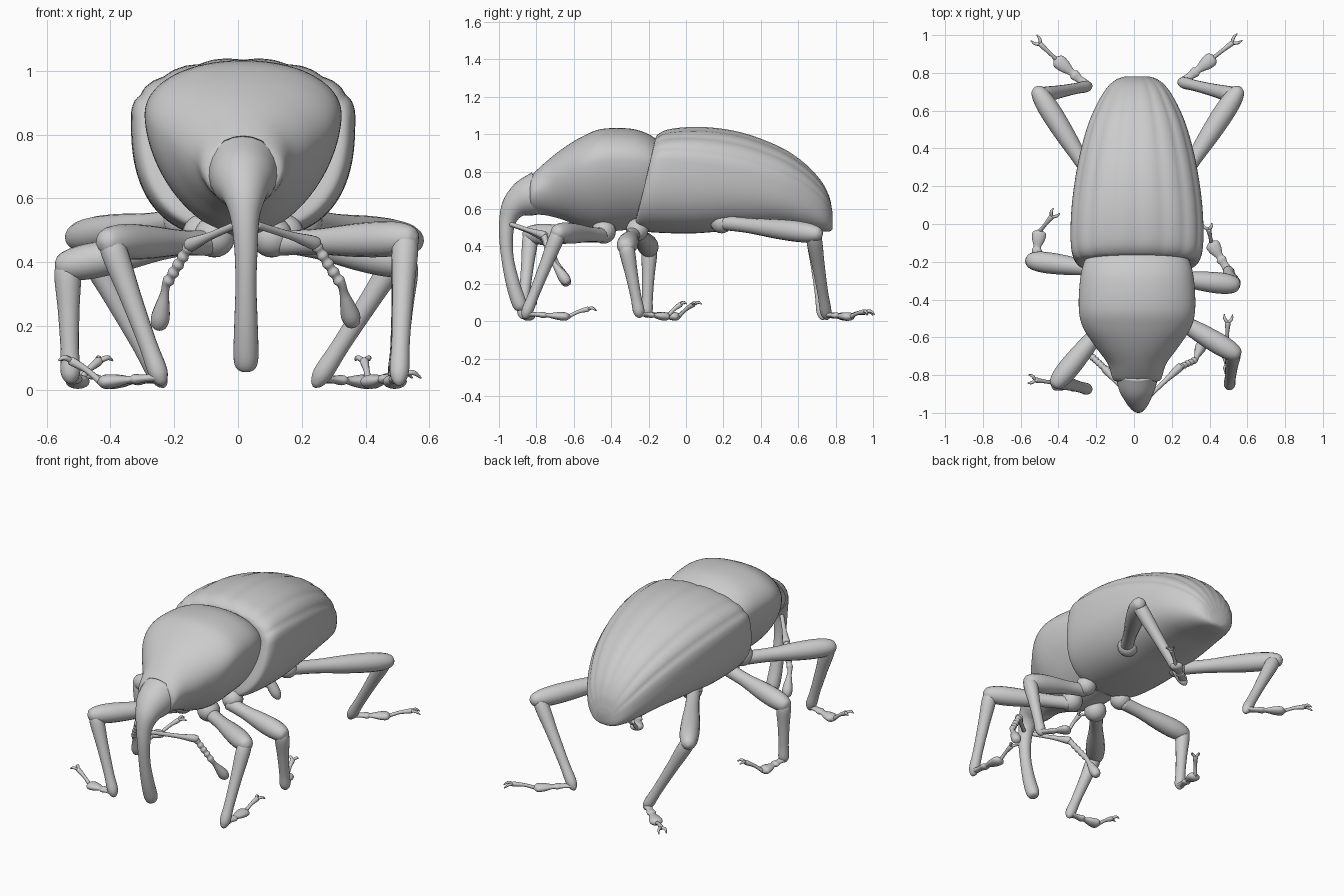
import bpy, bmesh, math
from mathutils import Vector

if "Cube" in bpy.data.objects:
    bpy.data.objects.remove(bpy.data.objects["Cube"])


def spline(rows, steps):
    """Catmull-Rom interpolation through rows of numbers."""
    out = []
    n = len(rows)
    for i in range(n - 1):
        a, b, c, d = rows[max(i - 1, 0)], rows[i], rows[i + 1], rows[min(i + 2, n - 1)]
        for s in range(steps):
            t = s / steps
            out.append([0.5 * (2 * q + (r - p) * t + (2 * p - 5 * q + 4 * r - u) * t * t
                               + (3 * q - p - 3 * r + u) * t ** 3)
                        for p, q, r, u in zip(a, b, c, d)])
    out.append(list(rows[-1]))
    return out


def skin(name, rings):
    """Join rings of points into a closed smooth mesh."""
    bm = bmesh.new()
    loops = [[bm.verts.new(p) for p in ring] for ring in rings]
    n = len(loops[0])
    for a, b in zip(loops, loops[1:]):
        for i in range(n):
            j = (i + 1) % n
            bm.faces.new((a[i], a[j], b[j], b[i]))
    bm.faces.new(loops[0])
    bm.faces.new(loops[-1])
    bmesh.ops.recalc_face_normals(bm, faces=bm.faces)
    for f in bm.faces:
        f.smooth = True
    me = bpy.data.meshes.new(name)
    bm.to_mesh(me)
    bm.free()
    ob = bpy.data.objects.new(name, me)
    bpy.context.collection.objects.link(ob)
    return ob


def tube(name, rows, steps=5, sides=16, flat=1.0):
    """Sweep a round section along (x, y, z, radius) rows; flat squashes it in height."""
    pts = spline(rows, steps)
    pos = [Vector(p[:3]) for p in pts]
    rings, side = [], None
    for i, p in enumerate(pts):
        d = (pos[min(i + 1, len(pos) - 1)] - pos[max(i - 1, 0)]).normalized()
        if side is None:
            side = d.cross(Vector((0, 0, 1)))
            if side.length < 0.1:
                side = Vector((1, 0, 0))
        side = (side - d * side.dot(d)).normalized()
        up = side.cross(d)
        r = max(p[3], 0.003)
        rings.append([pos[i] + r * (side * math.cos(a) + up * math.sin(a) * flat)
                      for a in (2 * math.pi * k / sides for k in range(sides))])
    return skin(name, rings)


def body(name, rows, low_power, shear=0.0, groove=0.0, cx=0.016, sides=96):
    """Loft egg-shaped sections from (y, top z, bottom z, widest z, half width) rows."""
    rings = []
    for y, zt, zb, zw, w in spline(rows, 6):
        fade = max(0.0, min(1.0, (0.35 - y) / 0.5))
        ring = []
        for k in range(sides):
            a = 2 * math.pi * k / sides
            c, s = math.cos(a), math.sin(a)
            e = 2 / (2.1 if s > 0 else low_power)
            x = math.copysign(abs(c) ** e, c) * w
            z = zw + math.copysign(abs(s) ** e, s) * ((zt - zw) if s > 0 else (zw - zb))
            if s > 0.1:   # shallow lengthwise furrows
                g = groove * max(0.0, math.cos(a * 16)) * min(1, w / 0.2)
                x, z = x - g * c, z - g * s
            ring.append((cx + x, y - shear * fade * (zt - z) / (zt - zb), z))
        rings.append(ring)
    return skin(name, rings)


def lerp(a, b, t):
    return tuple(p + (q - p) * t for p, q in zip(a, b))


# Wing cases and abdomen
body("abdomen", [
    (-0.165, 0.95, 0.52, 0.83, 0.27), (-0.155, 0.995, 0.49, 0.85, 0.325),
    (-0.08, 1.03, 0.475, 0.86, 0.35), (0.1, 1.04, 0.47, 0.84, 0.347),
    (0.3, 1.01, 0.49, 0.80, 0.318), (0.5, 0.935, 0.50, 0.74, 0.268),
    (0.63, 0.85, 0.49, 0.68, 0.215), (0.72, 0.755, 0.48, 0.62, 0.16),
    (0.765, 0.67, 0.48, 0.575, 0.11), (0.782, 0.59, 0.49, 0.54, 0.06)],
    2.6, shear=0.11, groove=0.006)

# Thorax shield
body("thorax", [
    (-0.13, 0.95, 0.54, 0.83, 0.24), (-0.2, 1.0, 0.50, 0.85, 0.28),
    (-0.3, 1.03, 0.49, 0.86, 0.302), (-0.45, 1.028, 0.48, 0.86, 0.308),
    (-0.55, 0.99, 0.50, 0.83, 0.285), (-0.65, 0.93, 0.54, 0.78, 0.22),
    (-0.74, 0.86, 0.565, 0.73, 0.155), (-0.82, 0.785, 0.575, 0.69, 0.128),
    (-0.835, 0.75, 0.60, 0.68, 0.10)], 1.75)

# Head running into the long curved snout
tube("head_and_snout", [
    (0.016, -0.78, 0.69, 0.115), (0.016, -0.86, 0.655, 0.10), (0.02, -0.92, 0.61, 0.07),
    (0.022, -0.953, 0.54, 0.046), (0.025, -0.962, 0.45, 0.037), (0.025, -0.953, 0.33, 0.033),
    (0.025, -0.925, 0.2, 0.037), (0.025, -0.893, 0.1, 0.039), (0.025, -0.878, 0.068, 0.028),
    (0.025, -0.875, 0.06, 0.008)], sides=24)

# Elbowed antennae: stalk, beaded lash and club
antennae = {
    "left": [(0.0, -0.94, 0.52), (-0.15, -0.77, 0.455), (-0.225, -0.7, 0.33), (-0.25, -0.63, 0.19)],
    "right": [(0.05, -0.94, 0.52), (0.24, -0.76, 0.46), (0.325, -0.72, 0.33), (0.362, -0.63, 0.2)]}
for side, (a, b, c, d) in antennae.items():
    tube(side + "_antenna_stalk", [(*a, 0.012), (*lerp(a, b, 0.6), 0.013), (*b, 0.022),
                                   (*lerp(a, b, 1.05), 0.006)], sides=12)
    lash = [(*lerp(b, c, i / 10), 0.019 if i % 2 else 0.014) for i in range(11)]
    club = [(*lerp(c, d, t), r) for t, r in
            ((0.2, 0.014), (0.45, 0.022), (0.75, 0.03), (0.95, 0.022), (1.0, 0.006))]
    tube(side + "_antenna_tip", lash + club, steps=3, sides=12)


def leg(name, hip, knee, ankle, pad, claw):
    # Thigh, swollen before the knee
    tube(name + "_thigh", [(*lerp(hip, knee, t), r) for t, r in
         ((0, 0.04), (0.3, 0.04), (0.6, 0.052), (0.82, 0.056), (0.97, 0.05), (1.06, 0.034), (1.09, 0.008))])
    # Shin, ending in a small spur
    tube(name + "_shin", [(*lerp(knee, ankle, t), r) for t, r in
         ((-0.04, 0.03), (0.08, 0.042), (0.4, 0.034), (0.75, 0.029), (0.95, 0.031), (1.03, 0.02), (1.06, 0.005))])
    # Segmented foot with a broad last pad
    tube(name + "_foot", [(*lerp(ankle, pad, t), r) for t, r in
         ((-0.08, 0.01), (0, 0.024), (0.25, 0.02), (0.42, 0.027), (0.52, 0.019), (0.75, 0.034),
          (0.95, 0.036), (1.05, 0.01))], flat=0.6)
    # Claw stem and paired claws
    p, q = Vector(pad), Vector(claw)
    d = q - p
    across = d.cross(Vector((0, 0, 1))).normalized()
    fork = p + d * 0.7 + Vector((0, 0, 0.012))
    mid = p + d * 0.35 + Vector((0, 0, 0.012))
    tube(name + "_claw_stem", [(*p, 0.011), (*mid, 0.010), (*fork, 0.014), (*(fork + d * 0.05), 0.005)], sides=10)
    for i, s in enumerate((-1, 1)):
        bend = fork + d * 0.15 + across * s * 0.018
        tip = q + across * s * 0.022 - Vector((0, 0, 0.008))
        tube(f"{name}_claw_{i + 1}", [(*fork, 0.009), (*bend, 0.008), (*tip, 0.003)], sides=8)


# Six legs, each in its own walking pose
legs = {
    "front_left": [(-0.09, -0.45, 0.46), (-0.40, -0.83, 0.465), (-0.245, -0.875, 0.04),
                   (-0.43, -0.84, 0.024), (-0.56, -0.82, 0.10)],
    "front_right": [(0.12, -0.44, 0.46), (0.525, -0.68, 0.475), (0.505, -0.855, 0.04),
                    (0.49, -0.63, 0.024), (0.50, -0.48, 0.065)],
    "middle_left": [(-0.12, -0.25, 0.47), (-0.535, -0.195, 0.39), (-0.525, -0.21, 0.04),
                    (-0.50, -0.04, 0.024), (-0.41, 0.07, 0.10)],
    "middle_right": [(0.14, -0.28, 0.47), (0.525, -0.32, 0.40), (0.50, -0.25, 0.04),
                     (0.41, -0.10, 0.024), (0.39, 0.0, 0.10)],
    "hind_left": [(-0.18, 0.18, 0.53), (-0.495, 0.68, 0.48), (-0.245, 0.73, 0.035),
                  (-0.41, 0.87, 0.024), (-0.53, 0.985, 0.04)],
    "hind_right": [(0.21, 0.18, 0.53), (0.535, 0.68, 0.47), (0.255, 0.75, 0.035),
                   (0.42, 0.88, 0.024), (0.56, 0.99, 0.045)]}
for name, joints in legs.items():
    leg(name, *joints)

# Rounded hips under the body
hips = {"front": (0.09, -0.44, 0.48, 0.065), "middle": (0.13, -0.26, 0.49, 0.06),
        "hind": (0.19, 0.19, 0.53, 0.06)}
for pos, (x, y, z, r) in hips.items():
    for side, s in (("left", -1), ("right", 1)):
        bpy.ops.mesh.primitive_uv_sphere_add(segments=20, ring_count=12, radius=r,
                                             location=(0.016 + s * x, y, z))
        bpy.context.object.name = f"{pos}_{side}_hip"
        bpy.ops.object.shade_smooth()
